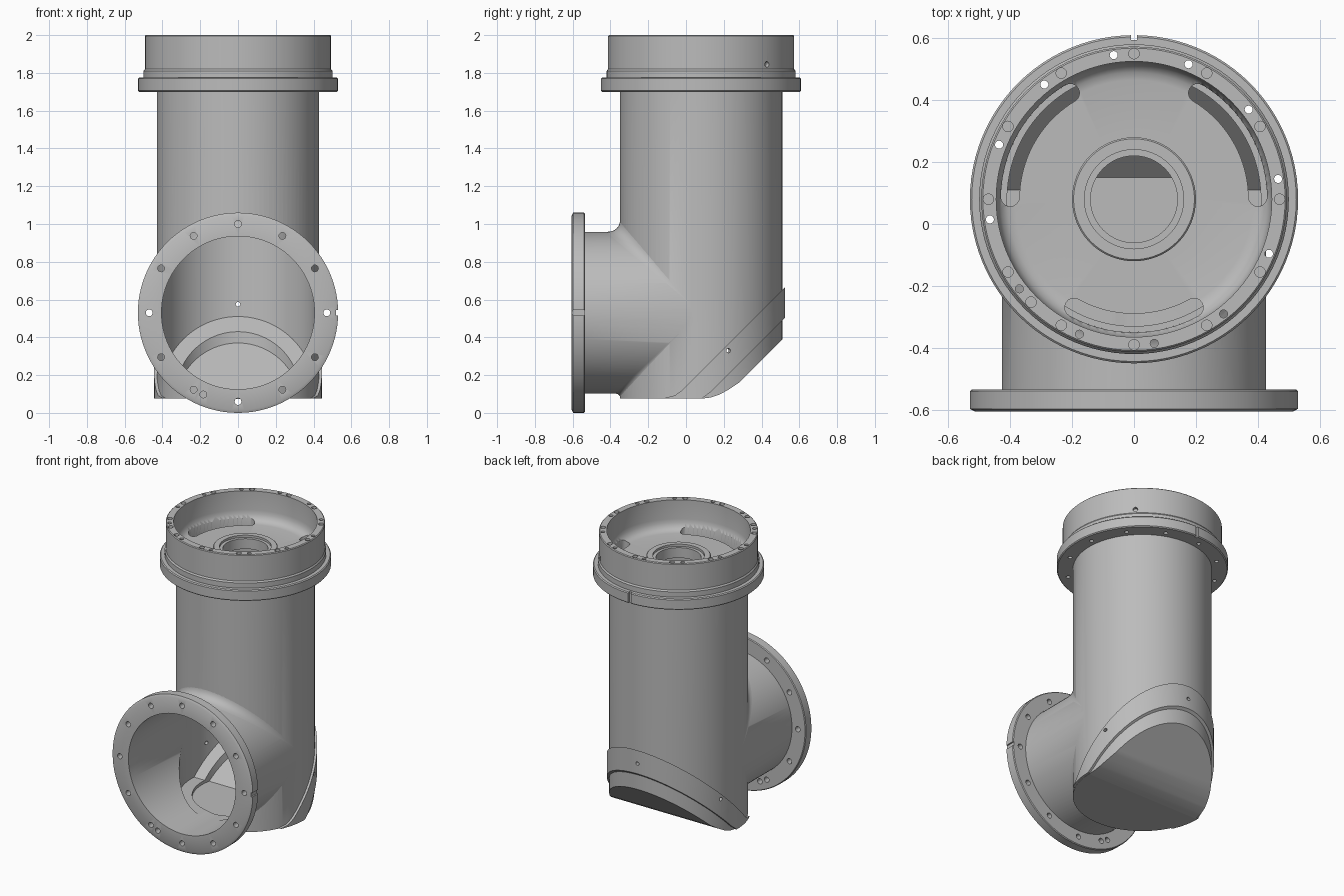
import bpy, bmesh, math
from mathutils import Matrix, Vector

old = bpy.data.objects.get("Cube")
if old:
    bpy.data.objects.remove(old, do_unlink=True)

TUBE_Y, PORT_Z = 0.08, 0.53          # axes of the upright tube and the front port
PORT = Matrix.Translation((0, 0, PORT_Z)) @ Matrix.Rotation(math.pi / 2, 4, 'X')
TUBE = Matrix.Translation((0, TUBE_Y, 0))
SEG = 96

grey = bpy.data.materials.new("machined grey")
grey.use_nodes = True
COLOUR = (0.5, 0.5, 0.5, 1)
grey.diffuse_color = COLOUR
grey.node_tree.nodes["Principled BSDF"].inputs["Base Color"].default_value = COLOUR


def finish(name, bm, matrix=Matrix()):
    bmesh.ops.transform(bm, matrix=matrix, verts=bm.verts)
    bmesh.ops.recalc_face_normals(bm, faces=bm.faces)
    mesh = bpy.data.meshes.new(name)
    bm.to_mesh(mesh)
    bm.free()
    mesh.materials.append(grey)
    ob = bpy.data.objects.new(name, mesh)
    bpy.context.collection.objects.link(ob)
    return ob


def lathe(name, profile, matrix):
    """Revolve a closed (radius, height) profile about the local z axis."""
    bm = bmesh.new()
    rings = []
    for i in range(SEG):
        a = math.tau * i / SEG
        rings.append([bm.verts.new((r * math.cos(a), r * math.sin(a), h)) for r, h in profile])
    n = len(profile)
    for i in range(SEG):
        p, q = rings[i], rings[(i + 1) % SEG]
        for j in range(n):
            k = (j + 1) % n
            bm.faces.new((p[j], q[j], q[k], p[k]))
    return finish(name, bm, matrix)


def add_cylinder(bm, r, low, high, matrix=Matrix(), seg=24):
    m = matrix @ Matrix.Translation((0, 0, (low + high) / 2))
    bmesh.ops.create_cone(bm, cap_ends=True, segments=seg, radius1=r, radius2=r,
                          depth=high - low, matrix=m)


def cylinder(name, r, low, high, matrix):
    bm = bmesh.new()
    add_cylinder(bm, r, low, high, matrix, SEG)
    return finish(name, bm)


def prism(name, points):
    """Extrude a (y, z) outline across the full width."""
    bm = bmesh.new()
    face = bm.faces.new([bm.verts.new((-1, y, z)) for y, z in points])
    new = bmesh.ops.extrude_face_region(bm, geom=[face])["geom"]
    bmesh.ops.translate(bm, vec=(2, 0, 0), verts=[v for v in new if isinstance(v, bmesh.types.BMVert)])
    return finish(name, bm)


def combine(ob, other, operation):
    other.hide_render = True
    mod = ob.modifiers.new("combine", 'BOOLEAN')
    mod.operation, mod.solver, mod.object = operation, 'EXACT', other
    bpy.context.view_layer.objects.active = ob
    bpy.ops.object.modifier_apply(modifier=mod.name)
    bpy.data.objects.remove(other, do_unlink=True)


def ring_holes(bm, r, low, high, start, count=12, ring=0.47):
    for i in range(count):
        a = math.radians(start) + math.tau * i / count
        add_cylinder(bm, r, low, high, Matrix.Translation((ring * math.cos(a), ring * math.sin(a), 0)), 16)


def radial(angle, z):
    """Local z axis pointing outward from the upright tube."""
    return (Matrix.Translation((0, 0, z)) @ Matrix.Rotation(math.radians(angle), 4, 'Z')
            @ Matrix.Rotation(math.pi / 2, 4, 'Y'))


def box(bm, size, centre):
    m = Matrix.Translation(centre) @ Matrix.Diagonal((*size, 1))
    bmesh.ops.create_cube(bm, size=1, matrix=m)


# Elbow body: upright tube, slanted foot, raised band and front port
body = cylinder("elbow_body", 0.43, 0.075, 1.72, TUBE)
combine(body, prism("slant_cut", [(0.08, -0.2), (0.08, 0.075), (0.13, 0.081), (0.18, 0.098),
                                 (0.23, 0.126), (0.28, 0.16), (0.8, 0.68), (0.8, -0.2)]), 'DIFFERENCE')
band = cylinder("band", 0.445, 0.077, 1.0, TUBE)
combine(band, prism("band_shape", [(-0.11, 0.0), (-0.11, 0.08), (-0.06, 0.092), (-0.02, 0.12),
                                   (0.6, 0.74), (0.6, 0.58), (0.13, 0.11), (0.09, 0.08), (0.09, 0.0)]), 'INTERSECT')
combine(body, band, 'UNION')
combine(body, cylinder("port", 0.427, -TUBE_Y, 0.56, PORT), 'UNION')

# Hollow interior with a stepped slanted seat
bore = cylinder("bore", 0.41, 0.0, 1.8, TUBE)
combine(bore, prism("bore_shape", [(-1, 0.13), (0.11, 0.13), (1, 1.02), (1, 1.9), (-1, 1.9)]), 'INTERSECT')
combine(body, bore, 'DIFFERENCE')
seat = cylinder("seat", 0.33, 0.0, 0.9, TUBE)
combine(seat, prism("seat_shape", [(-1, 0.11), (0.15, 0.11), (1, 0.96), (-1, 0.96)]), 'INTERSECT')
combine(body, seat, 'DIFFERENCE')
combine(body, cylinder("port_bore", 0.405, -TUBE_Y, 0.7, PORT), 'DIFFERENCE')

# Small holes through the band
bm = bmesh.new()
for angle, z in ((90, 0.575), (19, 0.33), (161, 0.33)):
    add_cylinder(bm, 0.012, 0.36, 0.6, radial(angle, z), 16)
combine(body, finish("band_holes", bm, TUBE), 'DIFFERENCE')

# Rounded blend where the port meets the upright tube
bm = bmesh.new()
for side, size in ((1, 0.075), (-1, 0.028)):
    rows = []
    for i in range(41):
        a = math.radians(-84 + 4.2 * i)
        c = math.cos(a)
        d = size * c
        seam = Vector((0.428 * math.sin(a), TUBE_Y - 0.428 * c, PORT_Z + side * 0.428 * c))
        on_port, on_tube = seam - Vector((0, d, 0)), seam + Vector((0, 0, side * d))
        row = []
        for k in range(7):
            t = k / 6
            row.append(bm.verts.new(on_port * (1 - t) ** 2 + seam * 2 * t * (1 - t) + on_tube * t * t))
        rows.append(row)
    for p, q in zip(rows, rows[1:]):
        for k in range(6):
            bm.faces.new((p[k], q[k], q[k + 1], p[k + 1]) if side > 0 else (p[k + 1], q[k + 1], q[k], p[k]))
blend = finish("junction_blend", bm)

# Top collar: flange, rim and dished cover with a central boss
collar = lathe("top_collar", [
    (0.14, 1.745), (0.14, 1.815), (0.16, 1.815), (0.16, 1.83), (0.195, 1.83), (0.2, 1.825),
    (0.2, 1.80), (0.385, 1.80), (0.41, 1.805), (0.43, 1.82), (0.441, 1.845), (0.445, 1.87),
    (0.445, 2.0), (0.488, 2.0), (0.493, 1.995), (0.493, 1.82), (0.5, 1.81), (0.5, 1.775),
    (0.524, 1.775), (0.53, 1.769), (0.53, 1.706), (0.524, 1.70), (0.411, 1.70), (0.411, 1.745)], TUBE)

# Curved slots in the cover
for centre in (30, 150, 270):
    bm = bmesh.new()
    outline = []
    for k in range(21):
        a = math.radians(centre - 29 + 2.9 * k)
        outline.append((0.43 * math.cos(a), 0.43 * math.sin(a)))
    for end, radii in ((29, 1), (-29, -1)):
        a = math.radians(centre + end)
        mid = Vector((0.4 * math.cos(a), 0.4 * math.sin(a)))
        start = a if radii > 0 else a + math.pi
        for k in range(1, 8):
            b = start + math.pi * k / 8
            outline.append((mid.x + 0.03 * math.cos(b), mid.y + 0.03 * math.sin(b)))
        if radii > 0:
            for k in range(21):
                c = math.radians(centre + 29 - 2.9 * k)
                outline.append((0.37 * math.cos(c), 0.37 * math.sin(c)))
    face = bm.faces.new([bm.verts.new((x, y, 1.715)) for x, y in outline])
    new = bmesh.ops.extrude_face_region(bm, geom=[face])["geom"]
    bmesh.ops.translate(bm, vec=(0, 0, 0.2), verts=[v for v in new if isinstance(v, bmesh.types.BMVert)])
    combine(collar, finish("slot", bm, TUBE), 'DIFFERENCE')

# Bolt holes, side hole and locating notch of the collar
bm = bmesh.new()
ring_holes(bm, 0.013, 1.6, 2.1, 8)
ring_holes(bm, 0.017, 1.98, 2.1, 0)
ring_holes(bm, 0.017, 1.95, 2.1, 225, 1)
add_cylinder(bm, 0.015, 0.47, 0.6, radial(45, 1.845), 16)
box(bm, (0.02, 0.04, 0.1), (0, 0.535, 1.735))
combine(collar, finish("collar_holes", bm, TUBE), 'DIFFERENCE')

# Front flange with bolt holes and a side notch
flange = lathe("front_flange", [(0.405, 0.535), (0.405, 0.605), (0.515, 0.605), (0.53, 0.597),
                                (0.53, 0.54), (0.525, 0.535)], PORT)
bm = bmesh.new()
ring_holes(bm, 0.018, 0.5, 0.7, 0)
ring_holes(bm, 0.018, 0.5, 0.7, 247, 1)
box(bm, (0.03, 0.028, 0.2), (0.535, 0, 0.57))
combine(flange, finish("flange_holes", bm, PORT), 'DIFFERENCE')

# Smooth curved surfaces, crisp machined edges
bpy.ops.object.select_all(action='DESELECT')
for ob in (body, blend, collar, flange):
    ob.select_set(True)
    bpy.context.view_layer.objects.active = ob
bpy.ops.object.shade_smooth_by_angle(angle=math.radians(30))
